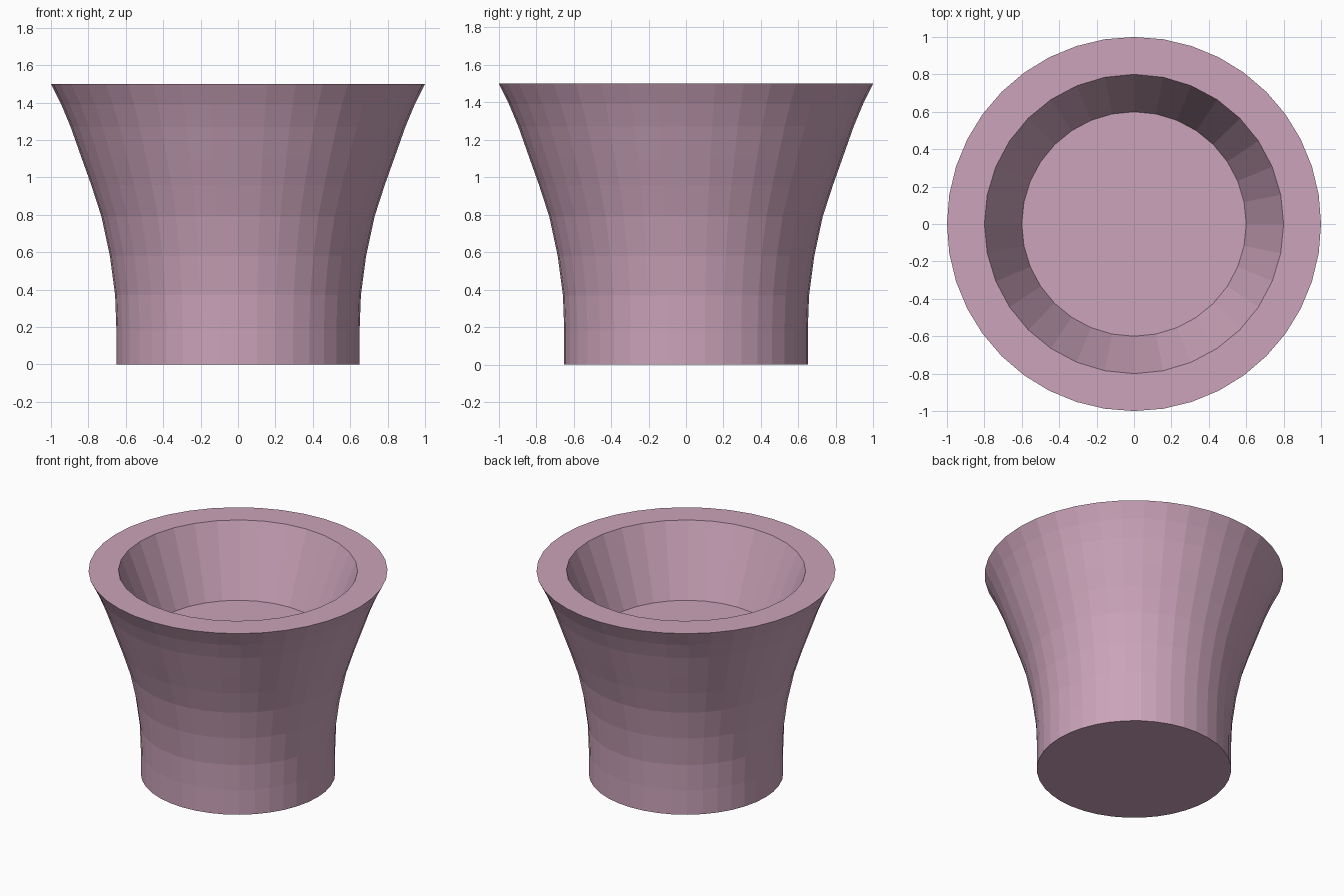
import bpy, bmesh
from math import cos, sin, tau

if "Cube" in bpy.data.objects:
    bpy.data.objects.remove(bpy.data.objects["Cube"])

# Flared outer wall and tapered inner bowl, as (radius, z)
OUTER = [(0.65, 0), (0.65, 0.18), (0.657, 0.37), (0.685, 0.58), (0.73, 0.79),
         (0.785, 0.96), (0.835, 1.1), (0.895, 1.27), (0.945, 1.39), (1.0, 1.5)]
INNER = [(0.8, 1.5), (0.6, 1.0)]


def lathe(bm, profile, sides):
    """Revolve a profile around z and return its vertex rings."""
    rings = [[bm.verts.new((r * cos(tau * i / sides), r * sin(tau * i / sides), z))
              for i in range(sides)] for r, z in profile]
    for a, b in zip(rings, rings[1:]):
        for i in range(sides):
            j = (i + 1) % sides
            bm.faces.new((a[i], a[j], b[j], b[i]))
    return rings


bm = bmesh.new()
outer = lathe(bm, OUTER, 40)
inner = lathe(bm, INNER, 32)

# Base disc and bowl floor
bm.faces.new(outer[0][::-1])
bm.faces.new(inner[-1])

# Flat rim between the two top rings
rim = [e for e in bm.edges if e.is_boundary]
bmesh.ops.bridge_loops(bm, edges=rim)
bmesh.ops.recalc_face_normals(bm, faces=bm.faces[:])

mesh = bpy.data.meshes.new("flared_pot")
bm.to_mesh(mesh)
bm.free()
pot = bpy.data.objects.new("flared_pot", mesh)
bpy.context.collection.objects.link(pot)

# Dusty pink clay
mat = bpy.data.materials.new("dusty_pink")
mat.diffuse_color = (0.60, 0.37, 0.49, 1)
mat.use_nodes = True
mat.node_tree.nodes["Principled BSDF"].inputs["Base Color"].default_value = mat.diffuse_color
mesh.materials.append(mat)
